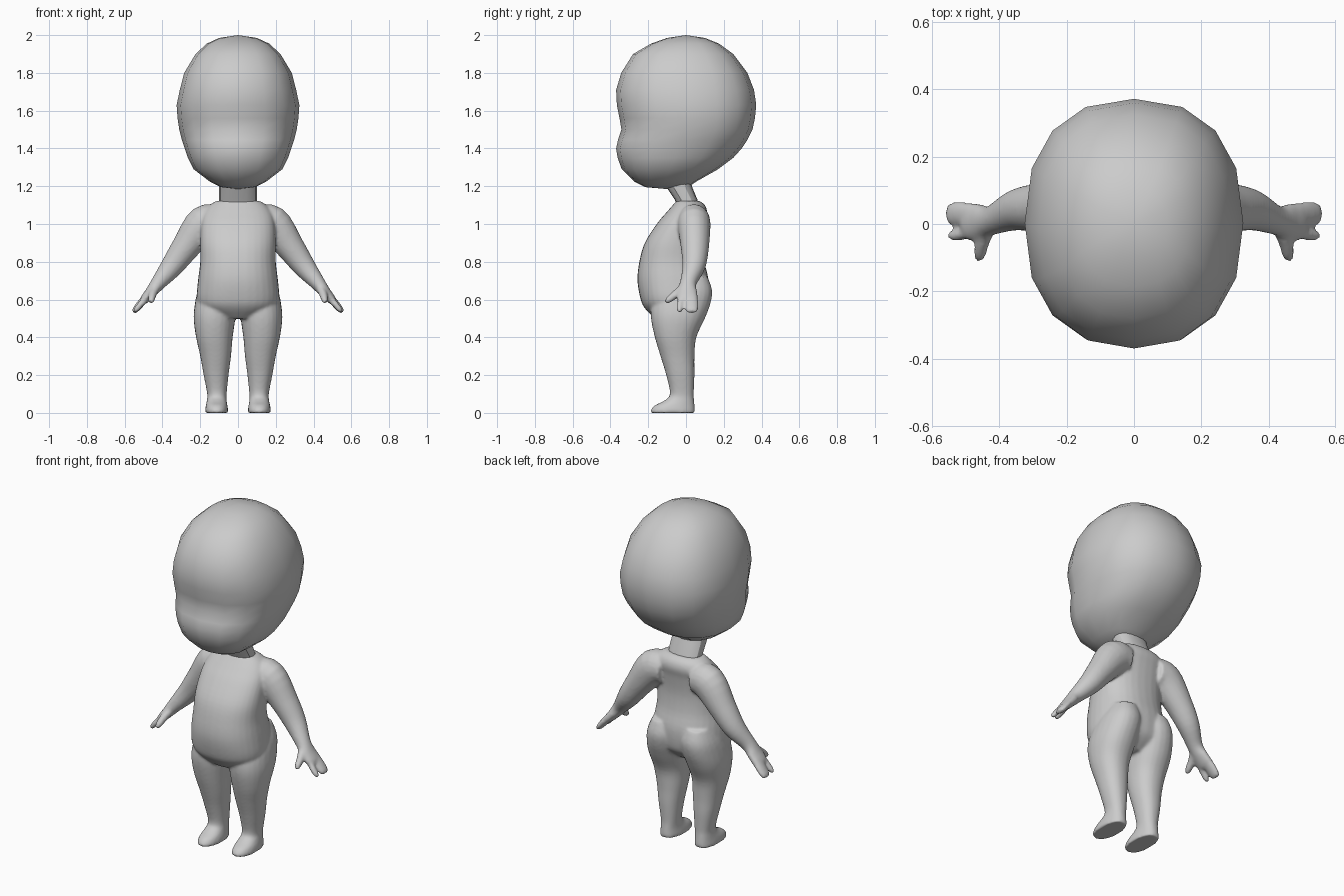
import bpy, bmesh
from math import sin, cos, pi, copysign
from mathutils import Vector

if "Cube" in bpy.data.objects:
    bpy.data.objects.remove(bpy.data.objects["Cube"])


def dense(rows, n=4):
    """Catmull-Rom refinement of a list of number rows."""
    out = []
    for i in range(len(rows) - 1):
        p0, p1, p2 = rows[max(i - 1, 0)], rows[i], rows[i + 1]
        p3 = rows[min(i + 2, len(rows) - 1)]
        for k in range(n):
            t = k / n
            out.append([0.5 * (2 * b + (c - a) * t + (2 * a - 5 * b + 4 * c - d) * t * t
                               + (3 * b - a - 3 * c + d) * t ** 3)
                        for a, b, c, d in zip(p0, p1, p2, p3)])
    return out + [list(rows[-1])]


def loft(bm, rings, seg, power=2.0, poles=None):
    """Skin rings given as (centre, half axis u, half axis v)."""
    def sp(c):
        return copysign(abs(c) ** (2 / power), c)
    loops = [[bm.verts.new(c + u * sp(cos(2 * pi * k / seg)) + v * sp(sin(2 * pi * k / seg)))
              for k in range(seg)] for c, u, v in rings]
    for a, b in zip(loops, loops[1:]):
        for k in range(seg):
            j = (k + 1) % seg
            bm.faces.new((a[k], a[j], b[j], b[k]))
    for n, lp in enumerate((loops[0], loops[-1])):
        if poles:
            tip = bm.verts.new(poles[n])
            for k in range(seg):
                bm.faces.new((lp[k], lp[(k + 1) % seg], tip))
        else:
            bm.faces.new(lp)


def slices(rows, side=1):
    """Horizontal rings from rows of (z, x0, x1, y front, y back)."""
    return [(Vector((side * (x0 + x1) / 2, (f + b) / 2, z)),
             Vector(((x1 - x0) / 2, 0, 0)), Vector((0, (b - f) / 2, 0)))
            for z, x0, x1, f, b in rows]


def limb(rows, side):
    """Rings across a path of (x, y, z, thickness radius, width radius)."""
    pts = [Vector((side * r[0], r[1], r[2])) for r in rows]
    rings = []
    for i, r in enumerate(rows):
        t = (pts[min(i + 1, len(pts) - 1)] - pts[max(i - 1, 0)]).normalized()
        u = t.cross(Vector((0, 1, 0))).normalized()
        rings.append((pts[i], u * r[3], t.cross(u) * r[4]))
    return rings


def finish(bm, name):
    bmesh.ops.recalc_face_normals(bm, faces=bm.faces[:])
    me = bpy.data.meshes.new(name)
    bm.to_mesh(me)
    bm.free()
    me.shade_smooth()
    ob = bpy.data.objects.new(name, me)
    bpy.context.collection.objects.link(ob)
    return ob


# Head: big low-poly skull with a bulging mouth area
head = [(1.195, .09, -.215, .01), (1.225, .15, -.275, .055), (1.29, .235, -.34, .17),
        (1.35, .265, -.362, .25), (1.40, .282, -.37, .295), (1.445, .297, -.36, .325),
        (1.50, .311, -.342, .352), (1.56, .32, -.352, .365), (1.63, .325, -.366, .372),
        (1.71, .308, -.37, .36), (1.80, .285, -.343, .325), (1.90, .225, -.28, .25),
        (1.955, .165, -.185, .175), (1.985, .10, -.10, .10)]
bm = bmesh.new()
loft(bm, slices([(z, -w, w, f, b) for z, w, f, b in head]), 16, 2.35,
     (Vector((0, -.10, 1.185)), Vector((0, 0, 2.0))))
finish(bm, "head")

# Neck: short tube leaning forward
bm = bmesh.new()
loft(bm, slices([(1.09, -.10, .10, -.045, .07), (1.13, -.10, .10, -.06, .06),
                 (1.19, -.10, .10, -.10, .035), (1.24, -.10, .10, -.12, .02)]), 16, 2.4)
neck = finish(bm, "neck")

# Body: overlapping torso, legs, arms and hands fused into one skin
bm = bmesh.new()
torso = [(.50, .10, -.165, .03), (.55, .19, -.215, .09), (.60, .218, -.24, .115),
         (.70, .212, -.257, .12), (.80, .20, -.247, .098), (.90, .20, -.218, .09),
         (1.0, .195, -.155, .10), (1.06, .18, -.105, .112), (1.10, .15, -.07, .10),
         (1.122, .115, -.052, .072)]
loft(bm, slices(dense([(z, -w, w, f, b) for z, w, f, b in torso])), 32, 2.3)

leg = [(.72, .03, .18, -.08, .115), (.65, .005, .212, -.14, .138), (.58, .005, .228, -.18, .13),
       (.50, .014, .235, -.185, .10), (.40, .028, .222, -.165, .055), (.30, .037, .20, -.135, .045),
       (.20, .05, .182, -.105, .045), (.10, .06, .163, -.085, .041), (.065, .06, .165, -.115, .043),
       (.04, .056, .17, -.165, .046), (.015, .052, .174, -.187, .048), (0, .052, .174, -.185, .048)]
arm = [(.10, .04, 1.01, .085, .08), (.18, .042, 1.0, .098, .088), (.275, .047, .88, .076, .075),
       (.347, .042, .78, .061, .062), (.42, .012, .69, .041, .044), (.46, .006, .64, .031, .054),
       (.495, .008, .60, .024, .055), (.51, .008, .583, .012, .03)]
fingers = [(.48, .028, .62, .022, .034), (.52, .03, .573, .02, .036),
           (.545, .03, .543, .016, .033), (.553, .03, .531, .008, .022)]
index = [(.475, -.02, .62, .02, .02), (.515, -.032, .575, .017, .017),
         (.54, -.034, .545, .015, .015), (.548, -.034, .533, .007, .007)]
thumb = [(.43, -.005, .67, .024, .024), (.45, -.05, .632, .022, .022),
         (.458, -.09, .60, .018, .018), (.462, -.107, .582, .009, .009)]
for s in (-1, 1):
    loft(bm, slices(dense(leg), s), 24, 2.2)
    for path in (arm, fingers, index, thumb):
        loft(bm, limb(dense(path), s), 20)
body = finish(bm, "body")
fuse = body.modifiers.new("fuse", 'REMESH')
fuse.mode = 'VOXEL'
fuse.voxel_size = .008
fuse.use_smooth_shade = True
soft = body.modifiers.new("soften", 'SMOOTH')
soft.factor = .5
soft.iterations = 7

# Crisp rims on the neck only
bpy.context.view_layer.objects.active = neck
neck.select_set(True)
bpy.ops.object.shade_smooth_by_angle()
